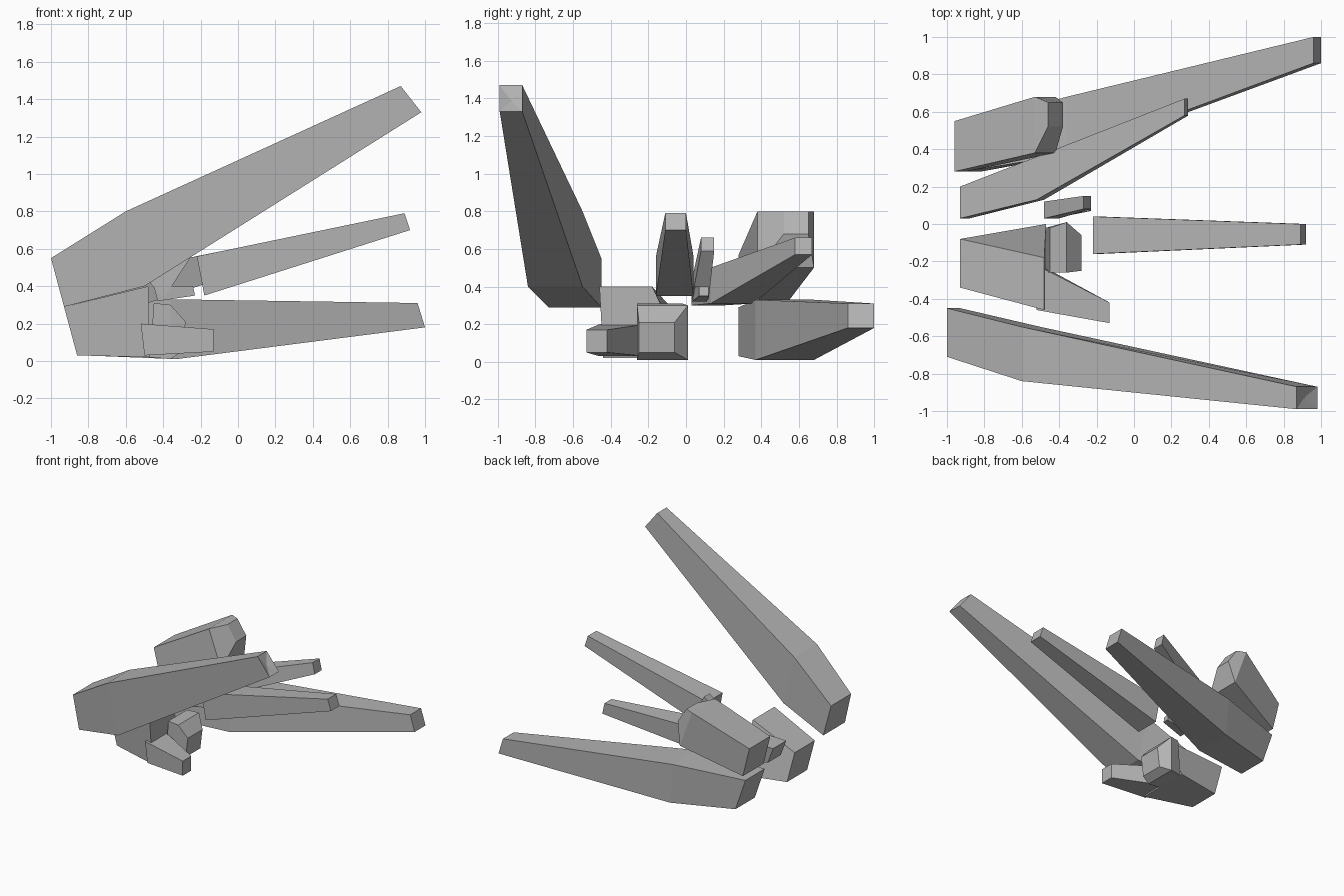
import bpy
import bmesh
from mathutils import Vector

default_cube = bpy.data.objects.get("Cube")
if default_cube:
    bpy.data.objects.remove(default_cube, do_unlink=True)

# One plain grey for every fragment
stone = bpy.data.materials.new("stone_grey")
stone.use_nodes = True
grey = (0.45, 0.45, 0.45, 1)
stone.diffuse_color = grey
stone.node_tree.nodes["Principled BSDF"].inputs["Base Color"].default_value = grey


def ring(top, bottom, front, back, low_front=None, low_back=None):
    """Four-cornered cross-section; top and bottom are (x, z) pairs."""
    low_front = front if low_front is None else low_front
    low_back = back if low_back is None else low_back
    return [Vector((top[0], front, top[1])),
            Vector((top[0], back, top[1])),
            Vector((bottom[0], low_back, bottom[1])),
            Vector((bottom[0], low_front, bottom[1]))]


def hollow_cap(bm, face, depth):
    """Sink the middle of an end face so it looks snapped off."""
    face.normal_update()
    inward = -face.normal * depth
    centre = bmesh.ops.poke(bm, faces=[face])["verts"][0]
    centre.co += inward


def shard(name, *rings, start_break=0, end_break=0):
    """Loft a closed, flat-faced splinter through its cross-sections."""
    bm = bmesh.new()
    loops = [[bm.verts.new(point) for point in section] for section in rings]
    for near, far in zip(loops, loops[1:]):
        for i in range(4):
            j = (i + 1) % 4
            bm.faces.new((near[i], near[j], far[j], far[i]))
    start = bm.faces.new(loops[0][::-1])
    end = bm.faces.new(loops[-1])
    bmesh.ops.recalc_face_normals(bm, faces=bm.faces[:])
    for face, depth in ((start, start_break), (end, end_break)):
        if depth:
            hollow_cap(bm, face, depth)
    mesh = bpy.data.meshes.new(name)
    bm.to_mesh(mesh)
    bm.free()
    mesh.materials.append(stone)
    obj = bpy.data.objects.new(name, mesh)
    bpy.context.collection.objects.link(obj)
    return obj


# Tall leaning shard at the front
shard("tall_front_shard",
      ring(top=(-1, 0.55), bottom=(-0.93, 0.29), front=-0.71, back=-0.45, low_front=-0.73),
      ring(top=(-0.6, 0.8), bottom=(-0.5, 0.4), front=-0.84, back=-0.55),
      ring(top=(0.87, 1.47), bottom=(0.98, 1.33), front=-0.99, back=-0.87),
      end_break=0.02)

# Long shard lying at the back
shard("long_back_shard",
      ring(top=(-0.91, 0.29), bottom=(-0.82, 0.03), front=0.28, back=0.53),
      ring(top=(-0.36, 0.33), bottom=(-0.33, 0.01), front=0.37, back=0.68),
      ring(top=(0.96, 0.31), bottom=(1, 0.18), front=0.86, back=1))

# Stubby broken block resting above the back shard
shard("broken_back_block",
      ring(top=(-0.96, 0.57), bottom=(-0.9, 0.33), front=0.28, back=0.55),
      ring(top=(-0.53, 0.8), bottom=(-0.42, 0.5), front=0.38, back=0.68),
      ring(top=(-0.46, 0.8), bottom=(-0.38, 0.68), front=0.52, back=0.65))

# Slim shard running diagonally towards the back
shard("slim_diagonal_shard",
      ring(top=(-0.93, 0.43), bottom=(-0.88, 0.3), front=0.03, back=0.2),
      ring(top=(-0.52, 0.5), bottom=(-0.48, 0.31), front=0.13, back=0.36),
      ring(top=(0.27, 0.66), bottom=(0.29, 0.57), front=0.58, back=0.67))

# Floating middle shard with a snapped near end
shard("middle_shard",
      ring(top=(-0.22, 0.56), bottom=(-0.18, 0.35), front=-0.16, back=0.04),
      ring(top=(0.89, 0.79), bottom=(0.92, 0.7), front=-0.11, back=0),
      start_break=0.04)

# Two small chips behind the middle shard
shard("tilted_chip",
      ring(top=(-0.48, 0.43), bottom=(-0.4, 0.33), front=0.03, back=0.12),
      ring(top=(-0.27, 0.66), bottom=(-0.23, 0.59), front=0.08, back=0.15))
shard("flat_chip",
      ring(top=(-0.45, 0.4), bottom=(-0.43, 0.32), front=0.03, back=0.11),
      ring(top=(-0.24, 0.4), bottom=(-0.23, 0.35), front=0.07, back=0.12))

# Front cluster: main block, a side block and a low spur
shard("cluster_block",
      ring(top=(-0.93, 0.29), bottom=(-0.86, 0.03), front=-0.34, back=-0.08),
      ring(top=(-0.48, 0.4), bottom=(-0.47, 0.02), front=-0.46, back=-0.18,
           low_front=-0.44, low_back=0))
shard("cluster_side_block",
      ring(top=(-0.45, 0.31), bottom=(-0.47, 0.02), front=-0.26, back=-0.02),
      ring(top=(-0.36, 0.3), bottom=(-0.36, 0.01), front=-0.26, back=0.01),
      ring(top=(-0.28, 0.21), bottom=(-0.3, 0.05), front=-0.25, back=-0.06))
shard("cluster_spur",
      ring(top=(-0.52, 0.2), bottom=(-0.5, 0.03), front=-0.46, back=-0.22),
      ring(top=(-0.13, 0.17), bottom=(-0.13, 0.05), front=-0.53, back=-0.42))
